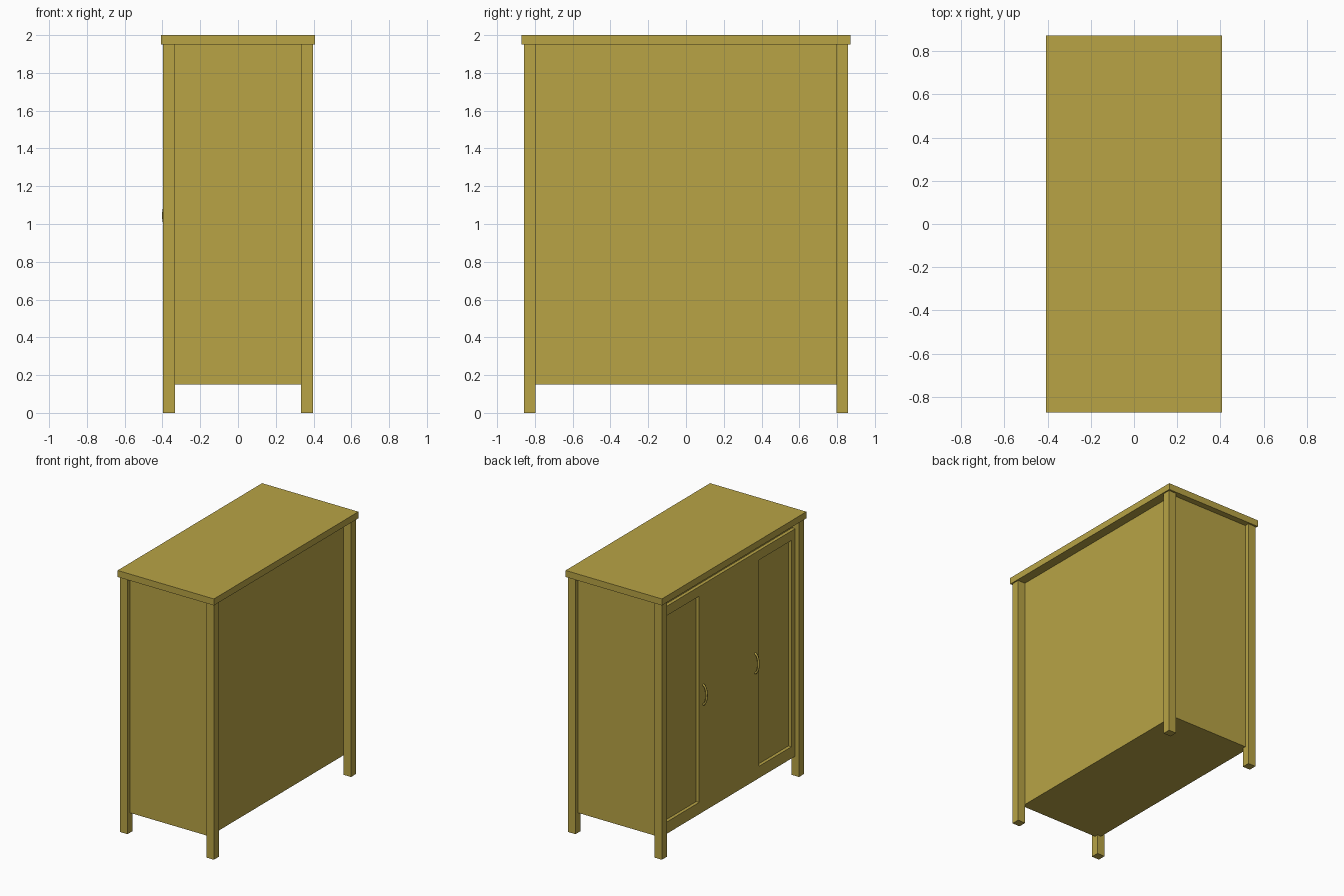
import bpy
import math

if "Cube" in bpy.data.objects:
    bpy.data.objects.remove(bpy.data.objects["Cube"])

wood = bpy.data.materials.new("ochre_wood")
wood.diffuse_color = (0.48, 0.37, 0.06, 1)
wood.use_nodes = True
wood.node_tree.nodes["Principled BSDF"].inputs["Base Color"].default_value = wood.diffuse_color


def box(name, x, y, z):
    """Box from (min, max) ranges on each axis."""
    bpy.ops.mesh.primitive_cube_add(
        size=1, location=[(a + b) / 2 for a, b in (x, y, z)])
    ob = bpy.context.object
    ob.name = name
    ob.scale = [b - a for a, b in (x, y, z)]
    bpy.ops.object.transform_apply(location=False, rotation=False, scale=True)
    ob.data.materials.append(wood)
    return ob


def span(side, inner, outer):
    return tuple(sorted((side * inner, side * outer)))


# Overhanging top board and closed body
box("top_board", (-0.407, 0.407), (-0.872, 0.872), (1.95, 2.0))
box("cabinet_body", (-0.34, 0.335), (-0.825, 0.825), (0.15, 1.95))

# Corner posts running from the floor to the top board
for sx, xn in ((-1, "door_side"), (1, "back_side")):
    for sy, yn in ((-1, "front"), (1, "rear")):
        box(f"{xn}_{yn}_leg", span(sx, 0.333, 0.397),
            span(sy, 0.797, 0.858), (0, 1.95))

# Raised door front on the -x side, with two sunken panels
doors = box("door_front", (-0.365, -0.34), (-0.80, 0.80), (0.15, 1.888))
for side, label in ((-1, "front"), (1, "rear")):
    cutter = box(f"{label}_panel_cutter", (-0.45, -0.30),
                 span(side, 0.362, 0.75), (0.24, 1.815))
    cutter.hide_render = True
    cutter.hide_set(True)
    cut = doors.modifiers.new(f"{label}_panel", 'BOOLEAN')
    cut.operation = 'DIFFERENCE'
    cut.solver = 'EXACT'
    cut.object = cutter

# Arched door handles
for side, label in ((-1, "front"), (1, "rear")):
    curve = bpy.data.curves.new(f"{label}_handle", 'CURVE')
    curve.dimensions = '3D'
    curve.bevel_depth = 0.008
    curve.bevel_resolution = 2
    curve.use_fill_caps = True
    path = curve.splines.new('POLY')
    steps = 12
    path.points.add(steps)
    for i, p in enumerate(path.points):
        a = math.pi * i / steps
        p.co = (-0.362 - 0.032 * math.sin(a), side * 0.313,
                1.045 - 0.075 * math.cos(a), 1)
    curve.materials.append(wood)
    bpy.context.collection.objects.link(
        bpy.data.objects.new(f"{label}_handle", curve))
